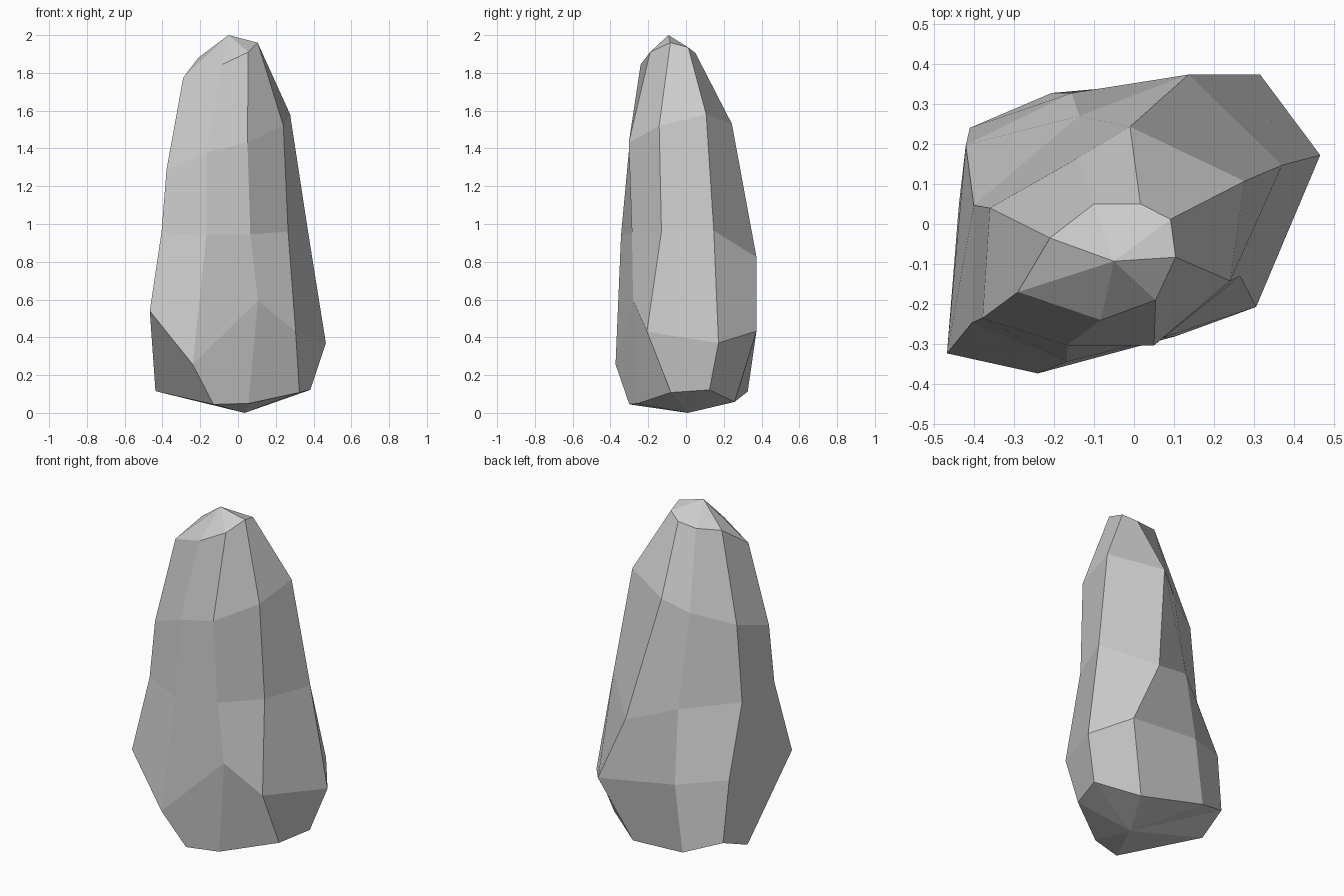
import bpy, bmesh

# Eight-sided cross-sections, top to bottom, counter-clockwise from the right
sections = [
    [(.104, -.083, 1.96), (.091, .012, 1.935), (.016, .05, 1.905), (-.10, .05, 1.895),
     (-.21, -.035, 1.88), (-.29, -.17, 1.775), (-.083, -.24, 1.845), (.054, -.19, 1.91)],
    [(.24, -.142, 1.52), (.276, .107, 1.58), (-.01, .243, 1.53), (-.14, .165, 1.45),
     (-.36, .04, 1.39), (-.378, -.235, 1.29), (-.167, -.303, 1.38), (.05, -.303, 1.43)],
    [(.265, -.13, .96), (.37, .147, .965), (.136, .373, .825), (-.137, .27, .92),
     (-.40, .047, .945), (-.405, -.247, .955), (-.167, -.344, .94), (.065, -.286, .945)],
    [(.305, -.207, .43), (.465, .172, .37), (.315, .373, .433), (-.156, .327, .50),
     (-.42, .197, .547), (-.467, -.323, .54), (-.24, -.373, .257), (.105, -.28, .595)],
    [(.325, -.08, .108), (.383, .124, .122), (.166, .257, .058), (-.206, .327, .113),
     (-.41, .24, .19), (-.437, .05, .115), (-.13, -.30, .045), (.055, -.255, .05)],
]
peak, foot = (-.05, -.093, 2.0), (.035, .01, 0)


def fan(bm, ring, tip):
    """Close an end of the loft with a triangle fan."""
    v = bm.verts.new(tip)
    for i in range(len(ring)):
        bm.faces.new((ring[i], ring[(i + 1) % len(ring)], v))


# Standing stone: loft through the sections, then cap both ends
bm = bmesh.new()
rings = [[bm.verts.new(p) for p in s] for s in sections]
for upper, lower in zip(rings, rings[1:]):
    for i in range(8):
        j = (i + 1) % 8
        bm.faces.new((upper[i], lower[i], lower[j], upper[j]))
fan(bm, rings[0], peak)
fan(bm, rings[-1][::-1], foot)
bmesh.ops.recalc_face_normals(bm, faces=bm.faces[:])

mesh = bpy.data.meshes.new("standing_stone")
bm.to_mesh(mesh)
bm.free()
bpy.context.collection.objects.link(bpy.data.objects.new("standing_stone", mesh))
